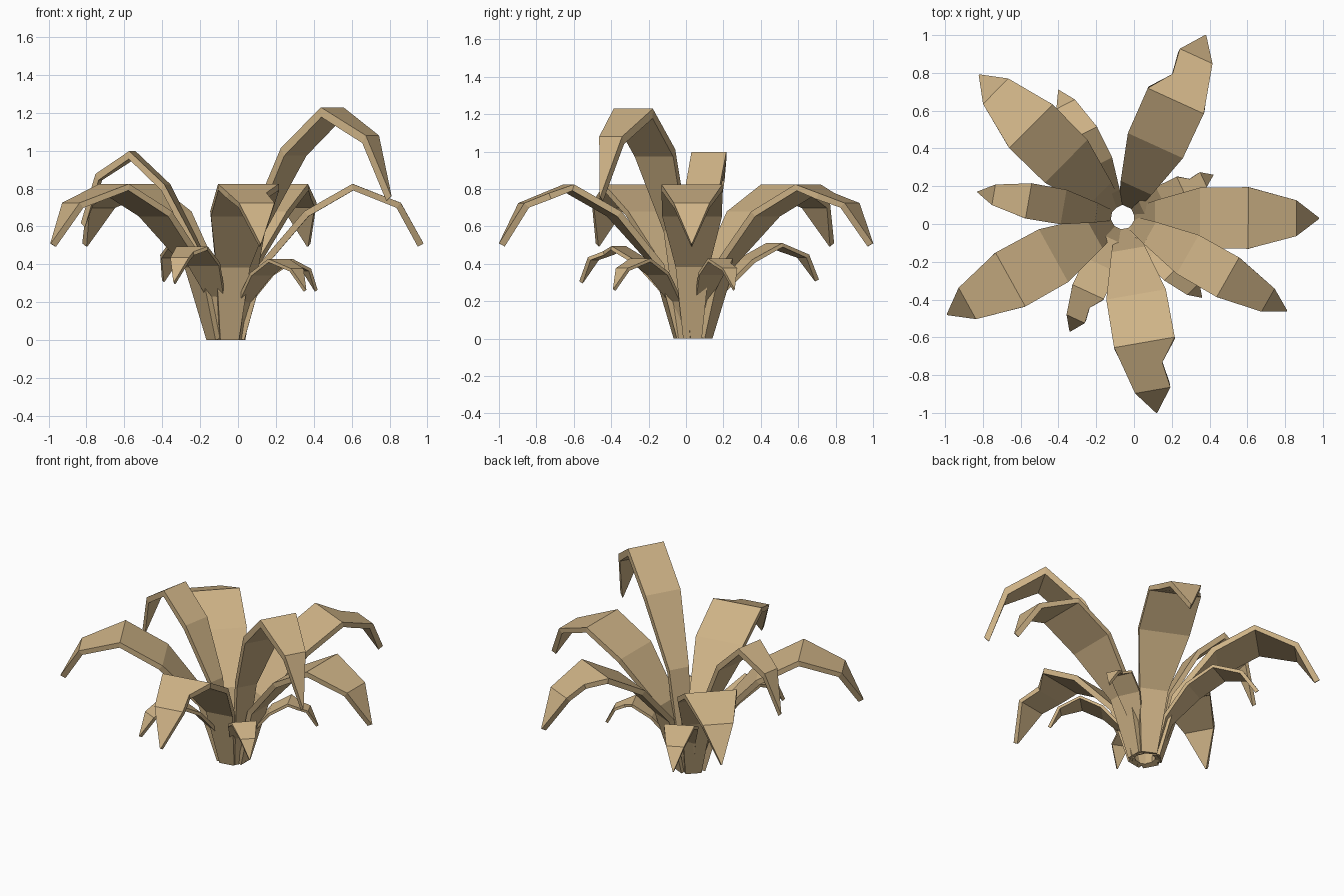
import bpy, bmesh, math
from mathutils import Vector

if "Cube" in bpy.data.objects:
    bpy.data.objects.remove(bpy.data.objects["Cube"])

CENTRE = Vector((-0.06, 0.035, 0))
REACH = 1.04
THICK = 0.035

# Leaf stations: distance out, height, left half width, right half width
PLAIN = [(0.06, 0.01, 0.05, 0.05), (0.17, 0.40, 0.09, 0.09),
         (0.41, 0.68, 0.16, 0.16), (0.665, 0.825, 0.163, 0.163),
         (0.92, 0.725, 0.095, 0.095), (REACH, 0.51, 0.003, 0.003)]
# Torn leaf: same shape with a notch in its left edge
TORN = PLAIN[:4] + [(0.785, 0.778, 0.075, 0.131)] + PLAIN[4:]


def normals(stations):
    """Profile normals pointing to the underside."""
    out = []
    for i in range(len(stations)):
        a = stations[max(i - 1, 0)]
        b = stations[min(i + 1, len(stations) - 1)]
        d = Vector((b[0] - a[0], b[1] - a[1])).normalized()
        out.append(Vector((d.y, -d.x)))
    return out


def leaf(name, tip, height, width, stations):
    """Solid arching blade from the crown to the given tip."""
    d = Vector((tip[0], tip[1], 0)) - CENTRE
    scale = d.length / REACH
    out = d.normalized()
    left = Vector((-out.y, out.x, 0))
    bm = bmesh.new()
    rings = []
    r0 = stations[0][0]
    for (r, z, wl, wr), n in zip(stations, normals(stations)):
        ring = []
        for side, off in ((wl, 0), (-wr, 0), (-wr, THICK), (wl, THICK)):
            # the foot keeps its distance from the centre in every leaf
            rr = r0 + (r - r0) * (d.length - r0) / (REACH - r0) + n.x * off * scale
            zz = max(0, (z + n.y * off) * height)
            ring.append(bm.verts.new(CENTRE + out * rr + left * side * width
                                     + Vector((0, 0, zz))))
        rings.append(ring)
    for a, b in zip(rings, rings[1:]):
        for i in range(4):
            j = (i + 1) % 4
            bm.faces.new((a[i], a[j], b[j], b[i]))
    bm.faces.new(rings[0][::-1])
    bm.faces.new(rings[-1])
    bmesh.ops.recalc_face_normals(bm, faces=bm.faces)
    mesh = bpy.data.meshes.new(name)
    bm.to_mesh(mesh)
    bm.free()
    mesh.materials.append(mat)
    bpy.context.collection.objects.link(bpy.data.objects.new(name, mesh))


mat = bpy.data.materials.new("leaf_tan")
mat.diffuse_color = (0.62, 0.45, 0.24, 1)
mat.use_nodes = True
mat.node_tree.nodes["Principled BSDF"].inputs["Base Color"].default_value = mat.diffuse_color

# Large leaves: name, tip position, height scale, width scale, outline
for args in [
    ("large_leaf_back", (0.38, 1.00), 1, 1, TORN),
    ("large_leaf_right", (0.98, 0.03), 1, 1, PLAIN),
    ("large_leaf_front", (0.12, -1.00), 1, 1, TORN),
    ("large_leaf_front_left", (-0.99, -0.48), 1, 1, PLAIN),
    ("large_leaf_back_left", (-0.82, 0.79), 1, 1, PLAIN),
    ("tall_leaf_front_right", (0.81, -0.46), 1.49, 0.74, PLAIN),
    ("tall_leaf_left", (-0.83, 0.17), 1.21, 0.58, PLAIN),
    # Small outer leaves
    ("small_leaf_back_left", (-0.40, 0.71), 0.62, 0.58, PLAIN),
    ("small_leaf_back_right", (0.42, 0.26), 0.52, 0.45, TORN),
    ("small_leaf_front_right", (0.36, -0.39), 0.52, 0.48, PLAIN),
    ("small_leaf_front_left", (-0.34, -0.57), 0.60, 0.56, TORN),
]:
    leaf(*args)
